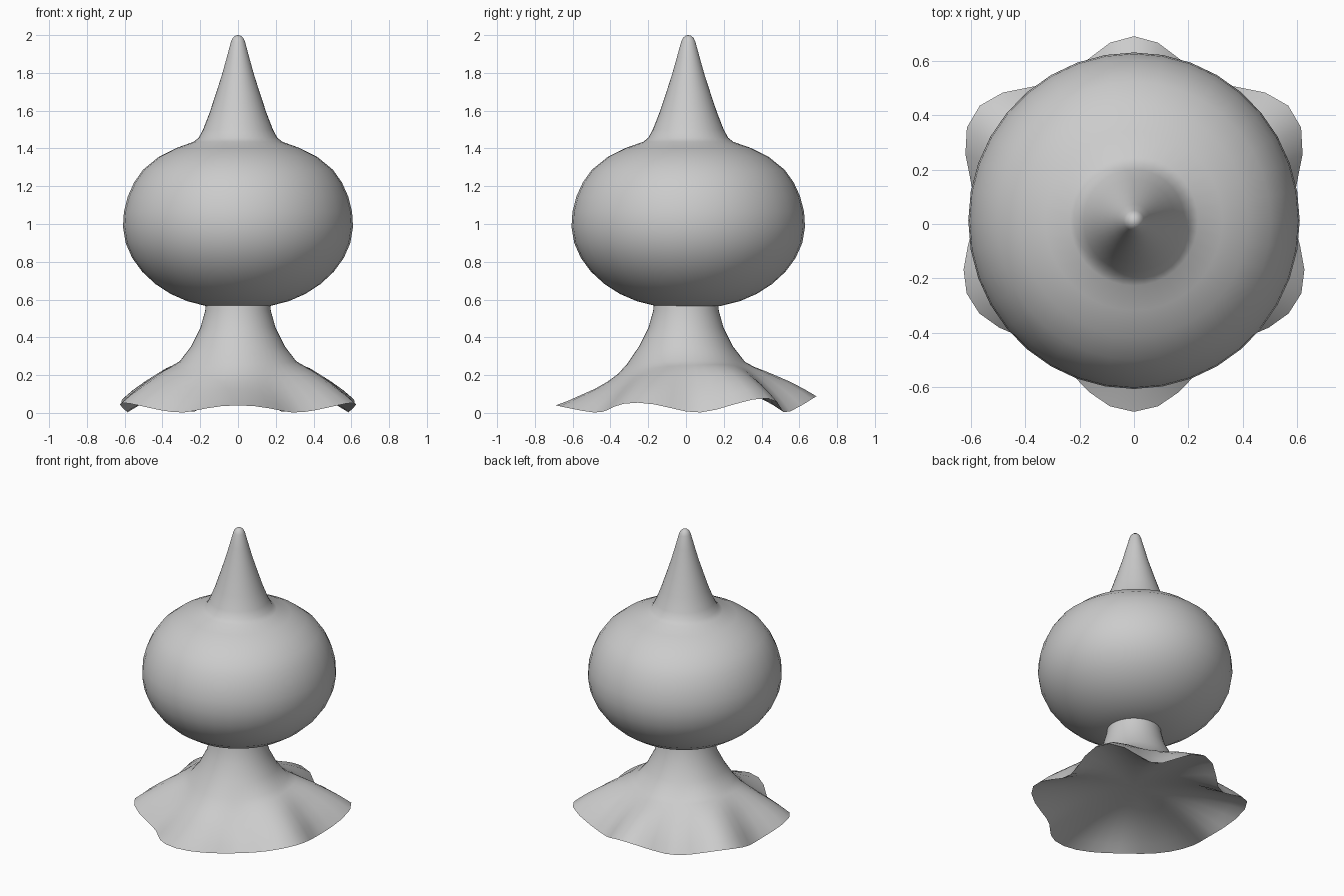
import bpy, bmesh
from math import sin, cos, tau

cube = bpy.data.objects.get("Cube")
if cube:
    bpy.data.objects.remove(cube)

grey = bpy.data.materials.new("plain grey")
grey.use_nodes = True
colour = (0.6, 0.6, 0.6, 1)
grey.diffuse_color = colour
grey.node_tree.nodes["Principled BSDF"].inputs["Base Color"].default_value = colour


def lathe(name, rows, sides, place):
    """Join rings of points, merging any pole; place(row, angle) gives each point."""
    bm = bmesh.new()
    rings = [[bm.verts.new(place(row, tau * i / sides)) for i in range(sides)]
             for row in rows]
    for low, high in zip(rings, rings[1:]):
        for i in range(sides):
            j = (i + 1) % sides
            bm.faces.new((low[i], low[j], high[j], high[i]))
    bmesh.ops.remove_doubles(bm, verts=bm.verts, dist=0.0005)
    bmesh.ops.recalc_face_normals(bm, faces=bm.faces)
    mesh = bpy.data.meshes.new(name)
    bm.to_mesh(mesh)
    bm.free()
    mesh.materials.append(grey)
    obj = bpy.data.objects.new(name, mesh)
    bpy.context.collection.objects.link(obj)
    bpy.context.view_layer.objects.active = obj
    obj.select_set(True)
    bpy.ops.object.shade_smooth_by_angle(angle=1.4)
    obj.select_set(False)


# Round body that flows into the pointed horn: radius, height
body_profile = [
    (0, 0.555), (0.17, 0.566), (0.27, 0.592), (0.357, 0.63), (0.437, 0.682),
    (0.507, 0.747), (0.56, 0.82), (0.595, 0.9), (0.609, 0.985),
    (0.604, 1.065), (0.583, 1.147), (0.55, 1.22), (0.503, 1.287),
    (0.42, 1.355), (0.325, 1.403), (0.235, 1.435),
    (0.208, 1.457), (0.185, 1.5), (0.15, 1.59), (0.117, 1.69), (0.085, 1.79),
    (0.06, 1.88), (0.037, 1.965), (0.028, 1.985), (0.014, 1.997), (0, 2.0)]


def body_point(row, a):
    r, z = row
    return r * cos(a), r * sin(a) * 1.015 + 0.012, z


lathe("body_and_horn", body_profile, 36, body_point)

# Flared skirt with six lobes and a hollowed underside, listed from the middle
# of the underside outwards and up: radius, height, lobe spread, lift, bulge
skirt_profile = [
    (0, 0.16, 0, 0, 0), (0.15, 0.155, 0, 0, 0), (0.3, 0.13, 0.1, 0.1, 0),
    (0.42, 0.09, 0.4, 0.4, 0), (0.52, 0.04, 0.75, 0.75, 0),
    (0.58, 0.002, 1, 1, 0), (0.54, 0.04, 0.8, 0.8, 0.4),
    (0.49, 0.085, 0.6, 0.6, 0.65), (0.435, 0.13, 0.45, 0.35, 0.85),
    (0.385, 0.175, 0.3, 0.15, 0.85), (0.345, 0.215, 0.15, 0.05, 0.6),
    (0.307, 0.262, 0.05, 0, 0.2), (0.25, 0.35, 0, 0, 0),
    (0.199, 0.45, 0, 0, 0), (0.174, 0.54, 0, 0, 0), (0.167, 0.6, 0, 0, 0)]


def skirt_point(row, a):
    r, z, spread, lift, bulge = row
    # The side lobes swing a little towards the back
    lobe = (1 - cos(6 * (a - 0.1 * cos(a)))) / 2
    side = cos(a) ** 2
    r += spread * (0.11 * lobe + 0.07 * side * sin(a))
    z += lift * lobe * (0.062 + 0.024 * sin(a))
    z += bulge * (0.01 + 0.05 * side + 0.03 * sin(a))
    return r * cos(a), r * sin(a), z


lathe("skirt", skirt_profile, 48, skirt_point)
